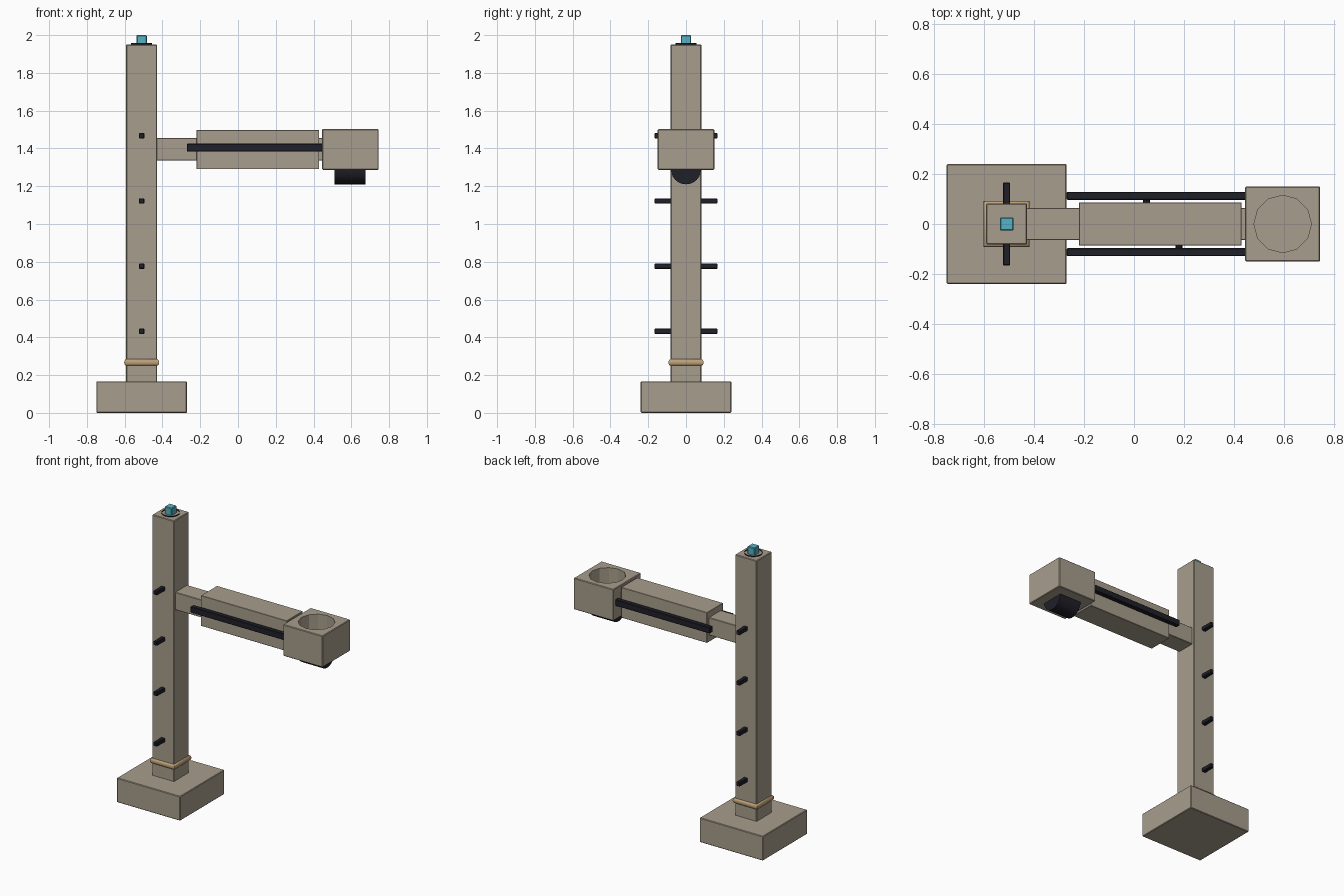
import bpy, math

if "Cube" in bpy.data.objects:
    bpy.data.objects.remove(bpy.data.objects["Cube"])


def mat(name, rgb):
    m = bpy.data.materials.new(name)
    m.diffuse_color = (*rgb, 1)
    m.use_nodes = True
    m.node_tree.nodes["Principled BSDF"].inputs["Base Color"].default_value = m.diffuse_color
    return m


BEIGE = mat("warm grey", (0.39, 0.34, 0.265))
DARK = mat("near black", (0.014, 0.014, 0.022))
GOLD = mat("tan gold", (0.52, 0.36, 0.19))
TEAL = mat("teal light", (0.09, 0.45, 0.56))


def finish(name, m):
    o = bpy.context.object
    o.name = name
    o.data.materials.append(m)
    return o


def box(name, x, y, z, m, bevel=0.0):
    """Box from (min, max) ranges along each axis."""
    r = (x, y, z)
    bpy.ops.mesh.primitive_cube_add(size=1, location=[(a + b) / 2 for a, b in r])
    o = finish(name, m)
    dims = [b - a for a, b in r]
    for v in o.data.vertices:
        v.co = [c * d for c, d in zip(v.co, dims)]
    if bevel:
        b = o.modifiers.new("bevel", 'BEVEL')
        b.width, b.segments = bevel, 1
    return o


def cyl(name, sides, r, h, loc, m, rot=(0, 0, 0), fill='NGON'):
    bpy.ops.mesh.primitive_cylinder_add(vertices=sides, radius=r, depth=h, location=loc,
                                        rotation=rot, end_fill_type=fill)
    return finish(name, m)


CX = -0.51  # column axis

# foot and column
box("base", (-0.75, -0.27), (-0.24, 0.24), (0, 0.167), BEIGE, 0.004)
box("column", (CX - 0.082, CX + 0.082), (-0.082, 0.082), (0.16, 1.95), BEIGE, 0.004)

# square collar: four-sided ring around the column
bpy.ops.mesh.primitive_torus_add(major_segments=4, minor_segments=12, major_radius=0.113,
                                 minor_radius=0.018, location=(CX, 0, 0.267),
                                 rotation=(0, 0, math.pi / 4))
finish("collar", GOLD)
bpy.ops.object.shade_smooth_by_angle(angle=math.radians(40))

# climbing rungs through the column
for i in range(4):
    z = 0.432 + 0.345 * i
    box(f"rung_{i + 1}", (CX - 0.014, CX + 0.014), (-0.166, 0.166), (z - 0.014, z + 0.014), DARK, 0.003)

# top light in an open rim
cyl("light_rim", 24, 0.056, 0.012, (CX, 0, 1.951), DARK, fill='NOTHING')
box("top_light", (CX - 0.027, CX + 0.027), (-0.027, 0.027), (1.945, 2.0), TEAL, 0.004)

# arm beam and sleeve
box("arm_beam", (-0.44, 0.46), (-0.065, 0.065), (1.335, 1.456), BEIGE, 0.003)
box("arm_sleeve", (-0.22, 0.43), (-0.087, 0.087), (1.29, 1.498), BEIGE, 0.002)

# side rails with a small peg each
for s, label, px in ((1, "back", 0.05), (-1, "front", 0.18)):
    ys = sorted((s * 0.097, s * 0.129))
    box(f"rail_{label}", (-0.27, 0.45), ys, (1.383, 1.425), DARK, 0.003)
    cyl(f"rail_peg_{label}", 8, 0.014, 0.03, (px, s * 0.088, 1.404), DARK, (math.pi / 2, 0, 0))

# head with a round cup sunk in its top
head = box("head", (0.445, 0.745), (-0.15, 0.15), (1.287, 1.502), BEIGE, 0.004)
cutter = cyl("cup_cutter", 12, 0.115, 0.24, (0.595, 0, 1.50), BEIGE)
cutter.hide_render = True
cutter.hide_set(True)
cut = head.modifiers.new("cup", 'BOOLEAN')
cut.operation, cut.object, cut.solver = 'DIFFERENCE', cutter, 'EXACT'

# drum lens under the head
cyl("lens_drum", 24, 0.08, 0.165, (0.593, 0, 1.29), DARK, (0, math.pi / 2, 0))
bpy.ops.object.shade_smooth_by_angle(angle=math.radians(40))
